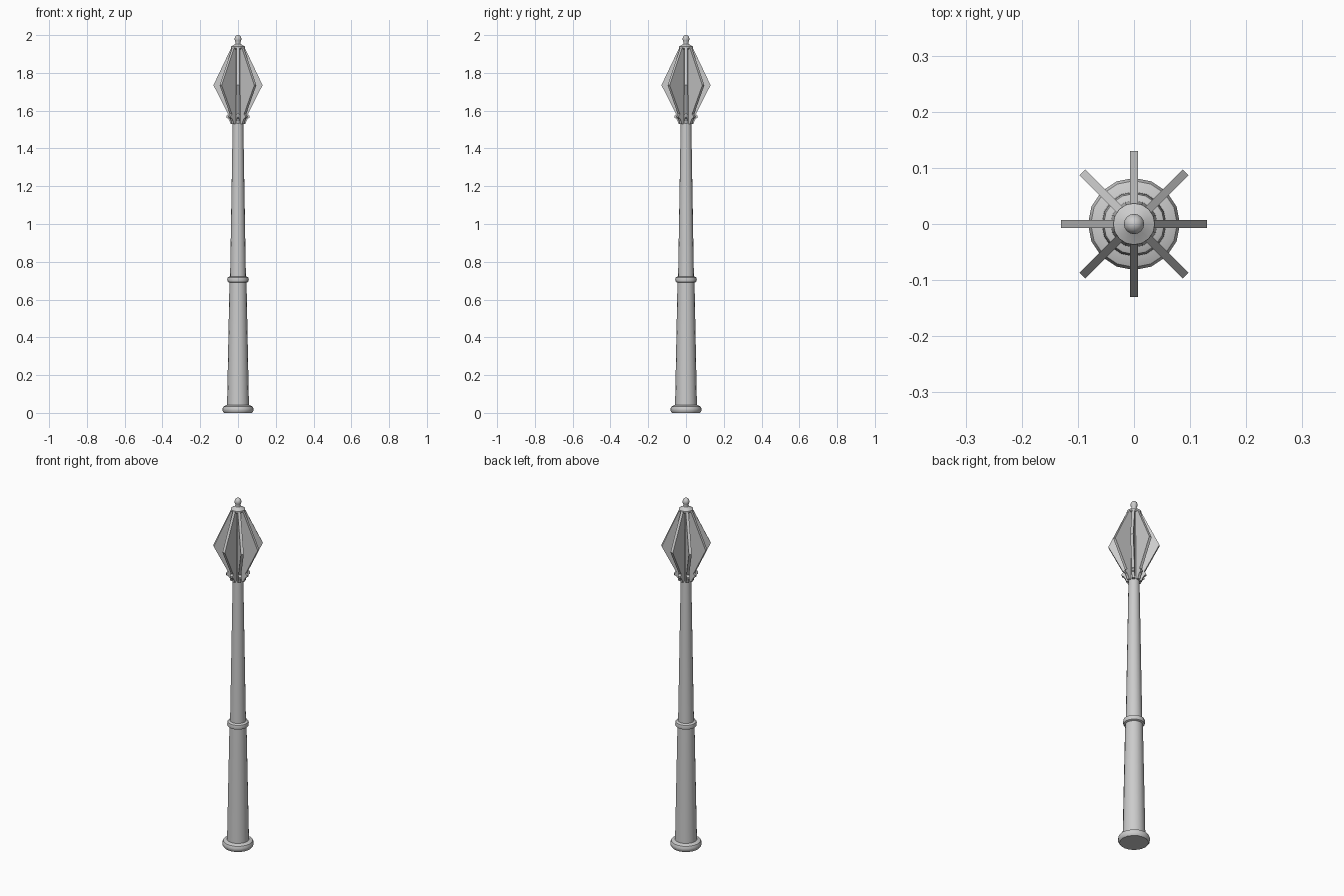
import bpy, bmesh
from math import cos, sin, pi, radians

if "Cube" in bpy.data.objects:
    bpy.data.objects.remove(bpy.data.objects["Cube"])


def finish(name, bm, angle=40):
    bmesh.ops.recalc_face_normals(bm, faces=bm.faces)
    mesh = bpy.data.meshes.new(name)
    bm.to_mesh(mesh)
    bm.free()
    obj = bpy.data.objects.new(name, mesh)
    bpy.context.collection.objects.link(obj)
    bpy.ops.object.select_all(action='DESELECT')
    obj.select_set(True)
    bpy.context.view_layer.objects.active = obj
    bpy.ops.object.shade_smooth_by_angle(angle=radians(angle))
    return obj


def lathe(name, profile, sides=16):
    """Revolve (radius, z) points around z and cap both ends."""
    bm = bmesh.new()
    rings = [[bm.verts.new((r * cos(2 * pi * i / sides), r * sin(2 * pi * i / sides), z))
              for i in range(sides)] for r, z in profile]
    for a, b in zip(rings, rings[1:]):
        for i in range(sides):
            j = (i + 1) % sides
            bm.faces.new((a[i], a[j], b[j], b[i]))
    bm.faces.new(rings[0][::-1])
    bm.faces.new(rings[-1])
    return finish(name, bm)


def flange(name, outline, thickness, angle):
    """Extrude an (r, z) outline into a plate standing out from the shaft."""
    bm = bmesh.new()
    c, s, h = cos(angle), sin(angle), thickness / 2
    front, back = [[bm.verts.new((r * c - o * s, r * s + o * c, z)) for r, z in outline]
                   for o in (-h, h)]
    bm.faces.new(front)
    bm.faces.new(back[::-1])
    for i in range(len(outline)):
        j = (i + 1) % len(outline)
        bm.faces.new((front[i], back[i], back[j], front[j]))
    return finish(name, bm, 20)


# Flared foot of the handle
lathe("pommel", [(0.074, 0), (0.081, 0.01), (0.082, 0.022), (0.077, 0.034), (0.057, 0.042)])

# Thick lower grip
lathe("grip", [(0.058, 0.035), (0.045, 0.70)])

# Collar between grip and shaft
lathe("collar", [(0.042, 0.688), (0.054, 0.694), (0.057, 0.705), (0.054, 0.718), (0.040, 0.724)])

# Tapering shaft running up through the head
lathe("shaft", [(0.042, 0.71), (0.028, 1.54), (0.022, 1.935)])

# Eight pointed flanges with a small stepped foot
outline = [(0.01, 1.53), (0.040, 1.53), (0.044, 1.545), (0.049, 1.552),
           (0.052, 1.558), (0.062, 1.563), (0.062, 1.572), (0.053, 1.582),
           (0.130, 1.735), (0.034, 1.937), (0.01, 1.937)]
for k in range(8):
    flange(f"flange_{k + 1}", outline, 0.015, k * pi / 4)

# Cap disc with neck and ball finial
lathe("finial", [(0.030, 1.925), (0.037, 1.931), (0.037, 1.939), (0.026, 1.945), (0.014, 1.953),
                 (0.012, 1.962), (0.017, 1.972), (0.018, 1.981), (0.016, 1.990),
                 (0.010, 1.997), (0.003, 2.0)])
